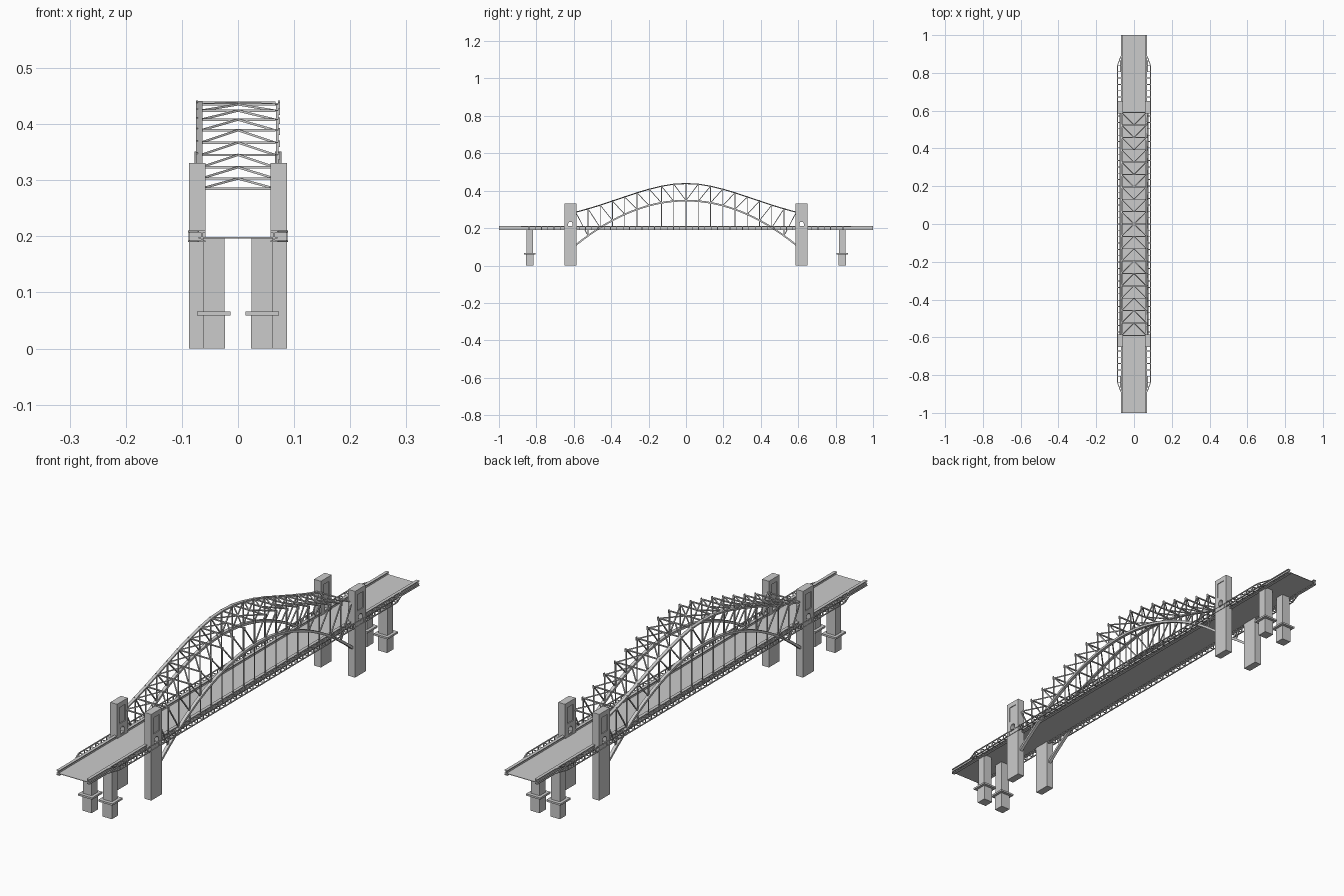
import bpy, bmesh, math
from mathutils import Vector, Matrix

if "Cube" in bpy.data.objects:
    bpy.data.objects.remove(bpy.data.objects["Cube"])

PANEL, N = 0.0655, 9
TOP = [0.438, 0.435, 0.424, 0.408, 0.389, 0.367, 0.345, 0.323, 0.303, 0.285]
TX = 0.070


def top_z(i):
    return TOP[abs(i)]


def low_z(y):
    return 0.347 - 0.238 * (y / 0.5895) ** 2


def beam(bm, p, q, w, h):
    """Rectangular bar from p to q: w sideways, h in the other direction."""
    p, q = Vector(p), Vector(q)
    d = (q - p).normalized()
    side = Vector((1, 0, 0)) if abs(d.x) < 0.5 else Vector((0, 1, 0))
    side = (side - d * side.dot(d)).normalized()
    up = side.cross(d)
    rot = Matrix((side, d, up)).transposed().to_4x4()
    m = Matrix.Translation((p + q) / 2) @ rot @ Matrix.Diagonal((w, (q - p).length, h, 1))
    bmesh.ops.create_cube(bm, size=1, matrix=m)


def box(bm, lo, hi):
    lo, hi = Vector(lo), Vector(hi)
    m = Matrix.Translation((lo + hi) / 2) @ Matrix.Diagonal((*(hi - lo), 1))
    bmesh.ops.create_cube(bm, size=1, matrix=m)


def strip(bm, pts, w, h):
    """Continuous bar along a path lying in a plane of constant x."""
    rings = []
    for i, p in enumerate(pts):
        a, b = Vector(pts[max(i - 1, 0)]), Vector(pts[min(i + 1, len(pts) - 1)])
        up = Vector((1, 0, 0)).cross((b - a).normalized()) * h / 2
        s = Vector((w / 2, 0, 0))
        c = Vector(p)
        rings.append([bm.verts.new(c + k) for k in (s + up, -s + up, -s - up, s - up)])
    for r, t in zip(rings, rings[1:]):
        for k in range(4):
            bm.faces.new((r[k], r[(k + 1) % 4], t[(k + 1) % 4], t[k]))
    bm.faces.new(rings[0])
    bm.faces.new(rings[-1])


def finish(name, bm):
    bmesh.ops.recalc_face_normals(bm, faces=bm.faces)
    me = bpy.data.meshes.new(name)
    bm.to_mesh(me)
    bm.free()
    ob = bpy.data.objects.new(name, me)
    bpy.context.collection.objects.link(ob)
    return ob


# Road deck
bm = bmesh.new()
box(bm, (-0.07, -1, 0.1965), (0.07, 1, 0.1985))
finish("road_deck", bm)

for s, tag in ((-1, "left"), (1, "right")):
    # Edge girder along the deck: I-section
    bm = bmesh.new()
    for x0, x1, z0, z1 in ((0.058, 0.070, 0.207, 0.210), (0.058, 0.070, 0.190, 0.193),
                           (0.062, 0.066, 0.193, 0.207)):
        box(bm, (min(s * x0, s * x1), -1, z0), (max(s * x0, s * x1), 1, z1))
    finish(tag + "_edge_girder", bm)

    # Outer walkway rails with rungs and posts
    bm = bmesh.new()
    path = [(0.069, -0.89), (0.087, -0.84), (0.087, 0.84), (0.069, 0.89)]
    for z in (0.1915, 0.2085):
        for a, b in zip(path, path[1:]):
            beam(bm, (s * a[0], a[1], z), (s * b[0], b[1], z), 0.004, 0.003)
    for i in range(-25, 26):
        y = i * 0.0336
        beam(bm, (s * 0.087, y, 0.191), (s * 0.087, y, 0.209), 0.003, 0.004)
        for z in (0.1915, 0.2085):
            beam(bm, (s * 0.066, y, z), (s * 0.087, y, z), 0.004, 0.002)
    finish(tag + "_walkway_rail", bm)

    # Lower arch chord
    bm = bmesh.new()
    ys = [i * PANEL / 2 for i in range(-2 * N, 2 * N + 1)]
    strip(bm, [(s * 0.0715, y, low_z(y)) for y in ys], 0.012, 0.009)
    finish(tag + "_lower_chord", bm)

    # Upper chord is present on the left side only
    if s < 0:
        bm = bmesh.new()
        strip(bm, [(s * 0.069, i * PANEL, top_z(i)) for i in range(-N, N + 1)], 0.012, 0.006)
        finish(tag + "_upper_chord", bm)

    # Truss web: posts, diagonals, hangers and joint plates
    bm = bmesh.new()
    for i in range(-N + 1, N):
        y = i * PANEL
        z = low_z(y)
        beam(bm, (s * TX, y, z), (s * TX, y, top_z(i)), 0.004, 0.004)
        beam(bm, (s * 0.073, y, top_z(i) - 0.008), (s * 0.073, y, top_z(i) + 0.004), 0.003, 0.007)
        if z > 0.2:
            beam(bm, (s * TX, y, 0.2), (s * TX, y, z), 0.003, 0.003)
    for i in range(1, N + 1):
        for e in (-1, 1):
            yo, yi = e * i * PANEL, e * (i - 1) * PANEL
            beam(bm, (s * TX, yo, top_z(i)), (s * TX, yi, low_z(yi)), 0.004, 0.004)
    finish(tag + "_truss_web", bm)

# Top cross bracing: struts and chevrons pointing to the crown
bm = bmesh.new()
for i in range(-N, N + 1):
    y, z = i * PANEL, top_z(i)
    beam(bm, (-0.067, y, z), (0.067, y, z), 0.005, 0.004)
    if i:
        j = i - (1 if i > 0 else -1)
        for s in (-1, 1):
            beam(bm, (s * 0.066, y, z), (0, j * PANEL, top_z(j)), 0.004, 0.004)
finish("top_cross_bracing", bm)

# Pylon cutter: arched passage plus shallow panels
def pylon_cutter(cx, cy):
    bm = bmesh.new()
    prof = [(-0.012, 0.205), (0.012, 0.205)]
    prof += [(0.012 * math.cos(a), 0.222 + 0.012 * math.sin(a))
             for a in [k * math.pi / 8 for k in range(9)]]
    f = bm.faces.new([bm.verts.new((cx - 0.03, cy + y, z)) for y, z in prof])
    ext = bmesh.ops.extrude_face_region(bm, geom=[f])
    vs = [v for v in ext["geom"] if isinstance(v, bmesh.types.BMVert)]
    bmesh.ops.translate(bm, vec=(0.06, 0, 0), verts=vs)
    for e in (-1, 1):
        x = cx + e * 0.0145
        box(bm, (x - 0.003, cy - 0.018, 0.25), (x + 0.003, cy + 0.018, 0.312))
    ob = finish("pylon_cutter", bm)
    ob.hide_render = True
    ob.hide_set(True)
    return ob


for sx in (-1, 1):
    for sy in (-1, 1):
        tag = ("left" if sx < 0 else "right") + ("_front" if sy < 0 else "_back")
        # Tall pylons
        cx, cy = sx * 0.0725, sy * 0.618
        bm = bmesh.new()
        box(bm, (cx - 0.0145, cy - 0.0325, 0), (cx + 0.0145, cy + 0.0325, 0.331))
        ob = finish(tag + "_pylon", bm)
        mod = ob.modifiers.new("openings", "BOOLEAN")
        mod.object = pylon_cutter(cx, cy)
        mod.operation = "DIFFERENCE"
        mod.solver = "EXACT"
        # Approach piers with a ledge
        cx, cy = sx * 0.043, sy * 0.835
        bm = bmesh.new()
        for hx, hy, z0, z1 in ((0.0195, 0.0195, 0, 0.059), (0.030, 0.031, 0.059, 0.066),
                               (0.0185, 0.0175, 0.066, 0.197)):
            box(bm, (cx - hx, cy - hy, z0), (cx + hx, cy + hy, z1))
        finish(tag + "_approach_pier", bm)
